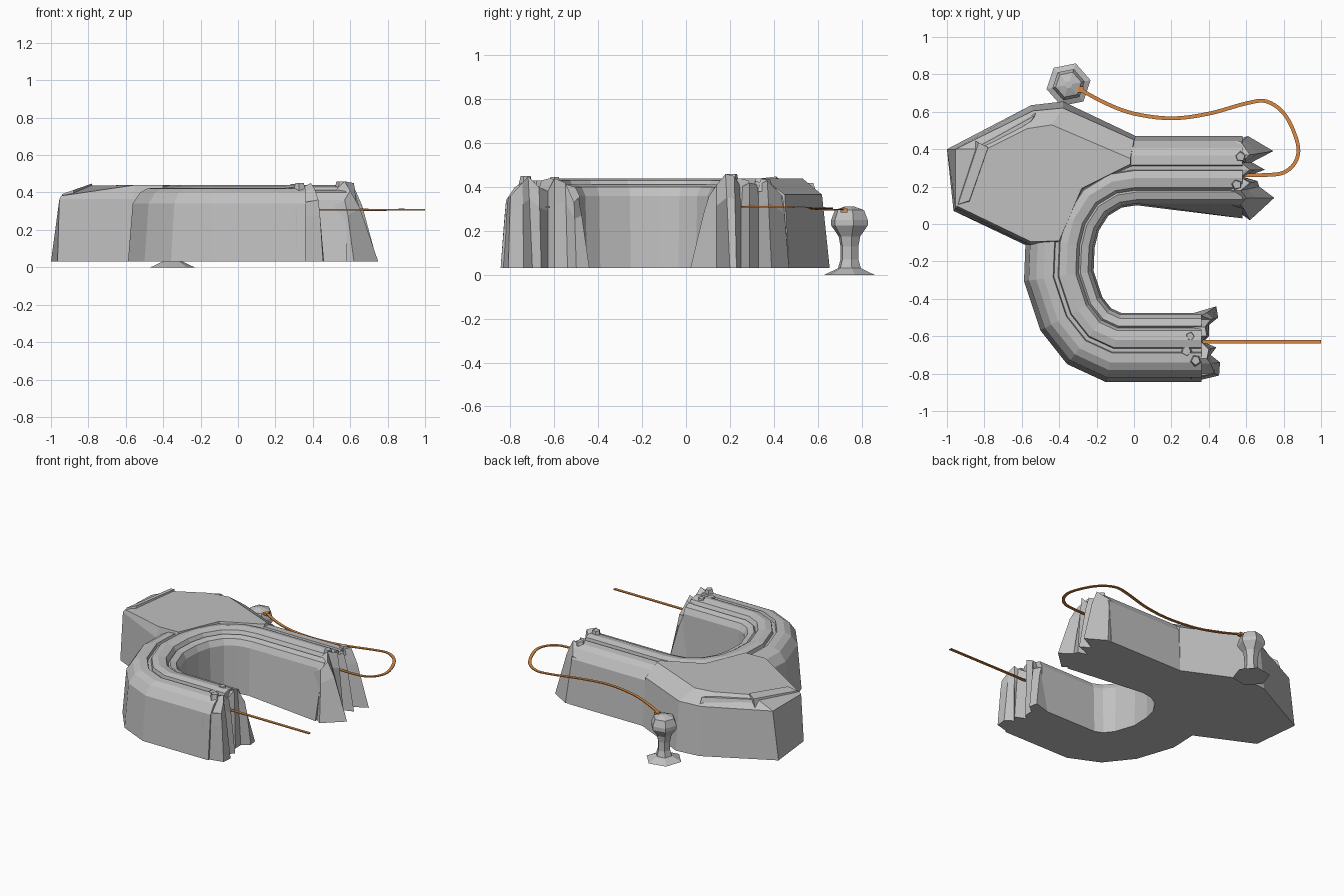
import bpy, bmesh, math
from mathutils import Vector

if "Cube" in bpy.data.objects:
    bpy.data.objects.remove(bpy.data.objects["Cube"])


def material(name, rgb):
    m = bpy.data.materials.new(name)
    m.diffuse_color = (*rgb, 1)
    m.use_nodes = True
    m.node_tree.nodes["Principled BSDF"].inputs["Base Color"].default_value = m.diffuse_color
    return m


STONE = material("grey stone", (0.53, 0.53, 0.53))
ROPE = material("orange rope", (0.68, 0.25, 0.055))


def make(name, verts, faces, mat):
    me = bpy.data.meshes.new(name)
    me.from_pydata([tuple(v) for v in verts], [], faces)
    bm = bmesh.new()
    bm.from_mesh(me)
    bmesh.ops.recalc_face_normals(bm, faces=bm.faces)
    bm.to_mesh(me)
    bm.free()
    me.materials.append(mat)
    ob = bpy.data.objects.new(name, me)
    bpy.context.collection.objects.link(ob)
    return ob


def loft(name, rings, mat):
    """Skin equal-length closed rings and cap both ends."""
    n = len(rings[0])
    verts = [v for r in rings for v in r]
    faces = [(k * n + i, k * n + (i + 1) % n, (k + 1) * n + (i + 1) % n, (k + 1) * n + i)
             for k in range(len(rings) - 1) for i in range(n)]
    faces += [tuple(range(n)), tuple(range(len(verts) - n, len(verts)))]
    return make(name, verts, faces, mat)


def sweep(path, profile):
    """Mitred rings of an (offset, z) profile along a 3D path; offset is to the right."""
    pts = [Vector(p) for p in path]
    rings = []
    for i, p in enumerate(pts):
        d0 = (p - pts[max(i - 1, 0)]).xy
        d1 = (pts[min(i + 1, len(pts) - 1)] - p).xy
        d0 = (d0 if d0.length else d1).normalized()
        d1 = (d1 if d1.length else d0).normalized()
        d = (d0 + d1).normalized()
        s = 1 / max(0.5, d.dot(d1))
        rings.append([Vector((p.x + d.y * o * s, p.y - d.x * o * s, p.z + z)) for o, z in profile])
    return rings


# Curved wall with a raised middle walk and grooves along its top
WALL = [(-.185, .03), (-.175, .36), (-.155, .40), (-.115, .412), (-.105, .40), (-.09, .43),
        (-.04, .44), (0, .43), (.005, .405), (.025, .405), (.03, .425), (.08, .422),
        (.12, .40), (.16, .34), (.185, .03)]
CENTRE = [(.58, .285), (0, .285), (-.13, .265), (-.27, .18), (-.36, .04), (-.395, -.1), (-.402, -.28),
          (-.335, -.48), (-.24, -.60), (-.11, -.66), (0, -.66), (.36, -.66)]
rings = sweep([(x, y, 0) for x, y in CENTRE], WALL)
rings[0][0].y = .03      # the inner foot flares at the long arm
loft("curved_wall", rings, STONE)


# Broken wall ends: columns of (y foot, x foot, y top, x top, z top)
def broken_end(name, back, cols):
    foot = [(c[1], c[0], .03) for c in cols]
    mid = [(c[1] * .35 + c[3] * .65, c[0] * .3 + c[2] * .7, .03 + (c[4] - .03) * .75) for c in cols]
    top = [(c[3], c[2], c[4]) for c in cols]
    back_top = [(back, c[2], min(c[4] - .03, .39)) for c in cols]
    back_foot = [(back, c[2], .03) for c in cols]
    rows = [foot, mid, top, back_top, back_foot]
    loft(name, [[r[k] for r in rows] for k in range(len(cols))], STONE)


broken_end("long_arm_broken_end", .5, [
    (.02, .62, .105, .57, .36), (.14, .75, .14, .60, .41), (.20, .67, .18, .57, .46),
    (.23, .66, .22, .62, .45), (.25, .59, .25, .57, .40), (.29, .70, .29, .62, .42),
    (.33, .63, .33, .57, .41), (.39, .745, .37, .62, .43), (.47, .61, .44, .57, .36)])
broken_end("short_arm_broken_end", .27, [
    (-.44, .44, -.49, .36, .35), (-.50, .45, -.51, .41, .33), (-.54, .40, -.55, .38, .42),
    (-.60, .40, -.60, .39, .44), (-.63, .37, -.63, .36, .38), (-.66, .44, -.67, .40, .40),
    (-.70, .41, -.72, .39, .45), (-.74, .46, -.745, .41, .42), (-.81, .455, -.80, .43, .36),
    (-.845, .31, -.82, .31, .34)])


def prism(name, low, high, z0, z1):
    """Solid between two outlines; z1 is a height or a function of x."""
    top = z1 if callable(z1) else (lambda x: z1)
    return loft(name, [[(x, y, z0) for x, y in low], [(x, y, top(x)) for x, y in high]], STONE)


# Loose stones on the broken ends
for i, (x, y, w, z) in enumerate([(.30, -.60, .035, .445), (.28, -.68, .04, .43), (.33, -.73, .04, .45),
                                  (.55, .21, .04, .46), (.57, .36, .04, .435)]):
    low = [(x + w * math.cos(a + i), y + w * math.sin(a + i)) for a in (0, 1.3, 2.6, 3.9, 5.2)]
    high = [(x + (p - x) * .6, y + (q - y) * .6) for p, q in low]
    prism(f"loose_stone_{i + 1}", low, high, .38, z)


# Platform behind the bend, its top dipping towards the left edge
def dip(x):
    return .44 - .35 * max(0, -.78 - x)


BASE = [(.01, .47), (-.38, .655), (-.55, .635), (-1, .40), (-.965, .07), (-.565, -.12), (-.4, -.1), (-.27, .18), (0, .3)]
SHOULDER = [(.0, .45), (-.38, .62), (-.54, .605), (-.955, .40), (-.955, .085), (-.56, -.11), (-.4, -.1), (-.27, .18), (0, .3)]
TOP = [(-.02, .35), (-.44, .53), (-.57, .51), (-.79, .40), (-.945, .095), (-.55, -.095), (-.40, -.09), (-.28, .19), (-.02, .32)]
loft("platform", [[(x, y, .03) for x, y in BASE], [(x, y, .365) for x, y in SHOULDER],
                  [(x, y, dip(x)) for x, y in TOP]], STONE)

# Raised kerbs on the platform edge
prism("left_kerb", [(-.955, .09), (-.88, .10), (-.77, .40), (-.86, .45)],
      [(-.94, .105), (-.88, .125), (-.78, .41), (-.83, .435)], .33, lambda x: dip(x) + .008)
prism("back_kerb", [(-.86, .44), (-.80, .38), (-.54, .55), (-.52, .61)],
      [(-.82, .42), (-.79, .395), (-.55, .55), (-.53, .58)], .33, .418)

# Stone post, a six-sided turned shape
POST = [(.12, 0), (.055, .03), (.043, .07), (.043, .13), (.052, .175), (.088, .225), (.088, .25), (.07, .295), (.02, .312)]
loft("stone_post", [[(-.35 + r * math.cos(i * math.pi / 3 + .2), .745 + r * math.sin(i * math.pi / 3 + .2), z)
                     for i in range(6)] for r, z in POST], STONE)

# Ropes: flat ribbons, the slack one smoothed through its guide points
STRIP = [(-.01, -.003), (.01, -.003), (.01, .003), (-.01, .003)]
GUIDE = [(-.29, .72, .298), (-.15, .645, .297), (0, .59, .30), (.2, .565, .304), (.4, .59, .302), (.6, .645, .302),
         (.71, .655, .304), (.81, .58, .306), (.875, .43, .31), (.865, .335, .31), (.8, .275, .31), (.7, .262, .31), (.56, .26, .312)]
g = [Vector(p) for p in [GUIDE[0]] + GUIDE + [GUIDE[-1]]]
path = []
for i in range(1, len(g) - 2):
    a, b, c, d = g[i - 1:i + 3]
    for t in (0, .2, .4, .6, .8):
        path.append(.5 * (2 * b + (c - a) * t + (2 * a - 5 * b + 4 * c - d) * t * t
                          + (3 * b - a - 3 * c + d) * t ** 3))
path.append(g[-1])
loft("slack_rope", sweep(path, STRIP), ROPE)
loft("straight_rope", sweep([(.34, -.63, .308), (1, -.63, .308)], STRIP), ROPE)
loft("rope_knot", [[(-.283 + x, .72 + y, z) for x, y in ((-.016, -.016), (.016, -.016), (.016, .016), (-.016, .016))]
                   for z in (.285, .302)], ROPE)
